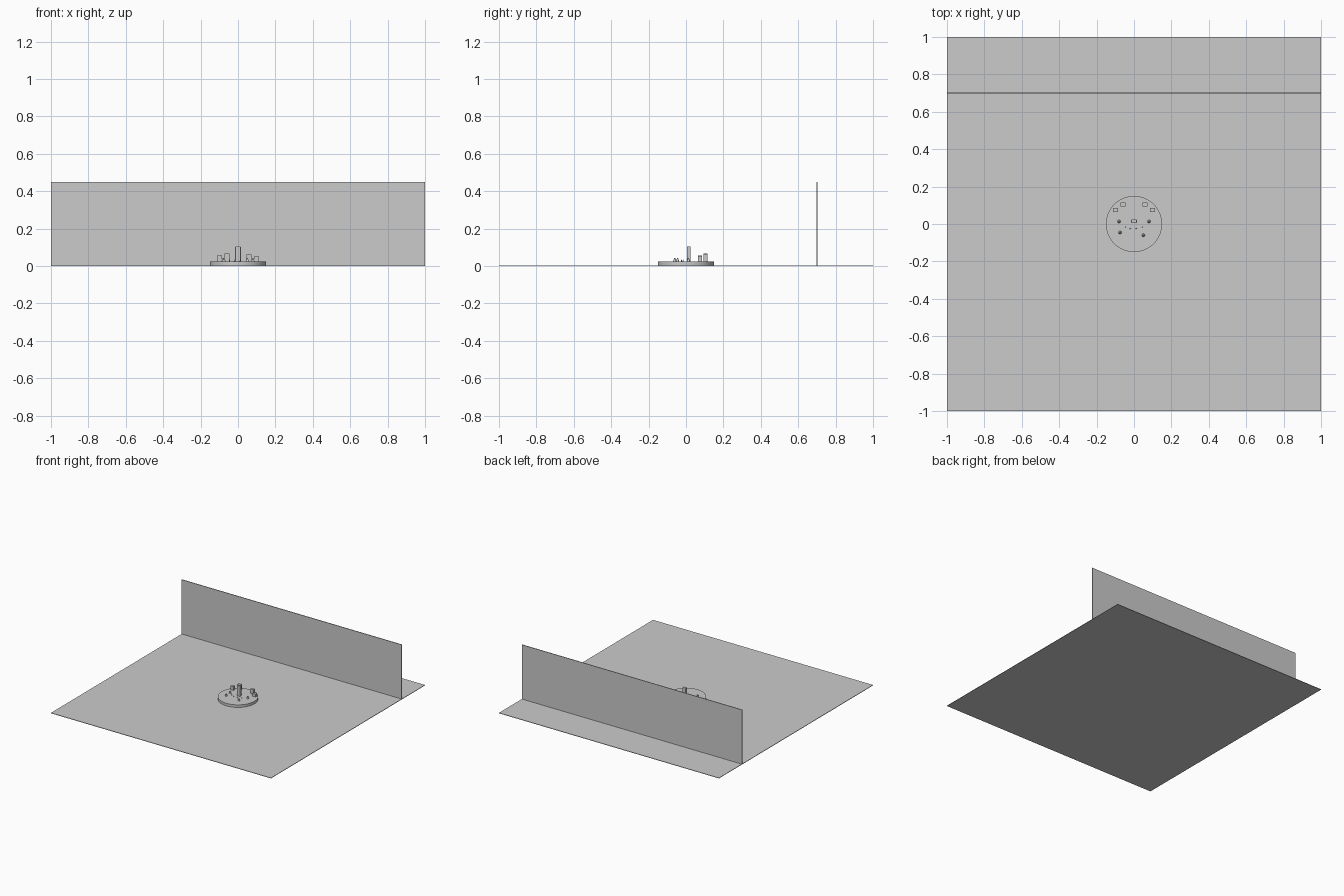
import bpy
import math

if "Cube" in bpy.data.objects:
    bpy.data.objects.remove(bpy.data.objects["Cube"])

stone = bpy.data.materials.new("light_grey")
stone.diffuse_color = (0.6, 0.6, 0.6, 1)
stone.use_nodes = True
stone.node_tree.nodes["Principled BSDF"].inputs["Base Color"].default_value = stone.diffuse_color


def finish(name, smooth=False):
    ob = bpy.context.object
    ob.name = name
    ob.data.materials.append(stone)
    if smooth:
        bpy.ops.object.shade_smooth_by_angle(angle=math.radians(35))
    return ob


def box(name, x, y, z0, z1, w, d):
    bpy.ops.mesh.primitive_cube_add(size=1, location=(x, y, (z0 + z1) / 2))
    bpy.context.object.scale = (w, d, z1 - z0)
    bpy.ops.object.transform_apply(location=False, rotation=False, scale=True)
    return finish(name)


def cone(name, x, y, z0, z1, r0, r1, sides):
    bpy.ops.mesh.primitive_cone_add(vertices=sides, radius1=r0, radius2=r1,
                                    depth=z1 - z0, location=(x, y, (z0 + z1) / 2))
    return finish(name, True)


# Ground slab and back wall
box("ground_slab", 0, 0, 0, 0.004, 2, 2)
box("back_wall", 0, 0.70, 0.002, 0.45, 2, 0.006)

# Round platform
TOP = 0.025
cone("round_platform", 0, 0, 0.002, TOP, 0.15, 0.15, 64)

# Central pillar with softened top
pillar = box("central_pillar", 0, 0.015, TOP - 0.002, 0.105, 0.03, 0.02)
bevel = pillar.modifiers.new("soft_edges", 'BEVEL')
bevel.width = 0.004
bevel.segments = 2

# Ring of standing blocks behind the pillar
for x, y, top in ((-0.10, 0.075, 0.056), (-0.06, 0.105, 0.068),
                  (0.06, 0.105, 0.062), (0.10, 0.075, 0.050)):
    box("standing_block", x, y, TOP - 0.002, top, 0.027, 0.022)

# Small tapered stones
for x, y in ((-0.08, 0.013), (0.08, 0.013), (-0.075, -0.045), (0.05, -0.06)):
    cone("small_stone", x, y, TOP - 0.001, 0.043, 0.009, 0.003, 10)

# Tiny pegs in a front arc
for x, y in ((-0.045, -0.015), (-0.02, -0.025), (0.012, -0.025), (0.045, -0.015)):
    cone("tiny_peg", x, y, TOP - 0.001, 0.034, 0.003, 0.002, 8)
